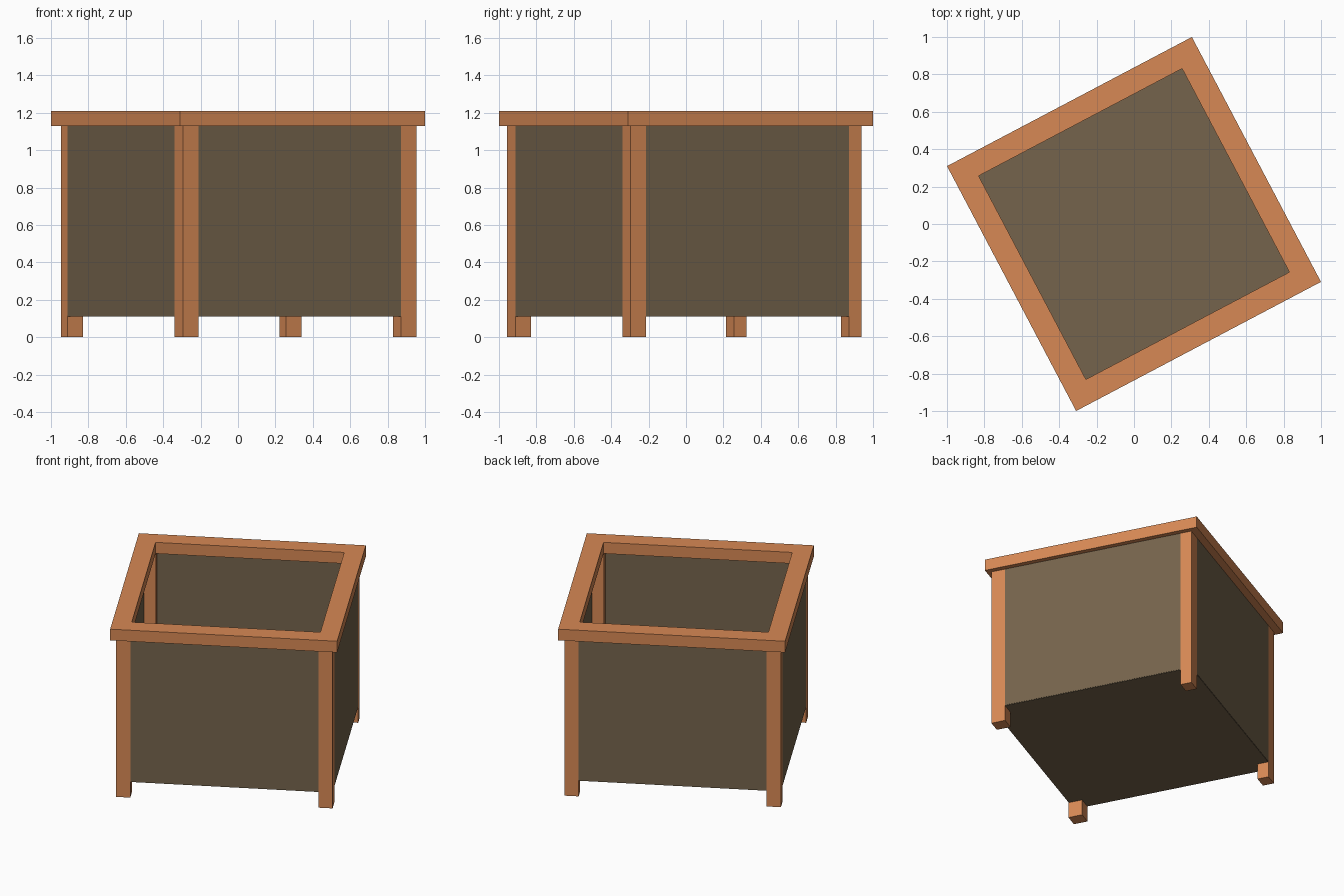
import bpy, bmesh, math
from mathutils import Matrix, Vector

if "Cube" in bpy.data.objects:
    bpy.data.objects.remove(bpy.data.objects["Cube"])

ROT = Matrix.Rotation(math.radians(27.8), 4, 'Z')


def material(name, rgb):
    m = bpy.data.materials.new(name)
    m.diffuse_color = (*rgb, 1)
    m.use_nodes = True
    m.node_tree.nodes["Principled BSDF"].inputs["Base Color"].default_value = m.diffuse_color
    return m


wood = material("orange wood", (0.68, 0.25, 0.09))
fabric = material("dark olive lining", (0.178, 0.127, 0.072))


def finish(name, bm, mat):
    bmesh.ops.recalc_face_normals(bm, faces=bm.faces)
    bm.transform(ROT)
    me = bpy.data.meshes.new(name)
    bm.to_mesh(me)
    bm.free()
    me.materials.append(mat)
    ob = bpy.data.objects.new(name, me)
    bpy.context.collection.objects.link(ob)


def box(name, x0, x1, y0, y1, z0, z1, mat):
    bm = bmesh.new()
    bmesh.ops.create_cube(bm, size=1)
    lo, hi = Vector((x0, y0, z0)), Vector((x1, y1, z1))
    for v in bm.verts:
        v.co = Vector([(lo[i] + hi[i]) / 2 + v.co[i] * (hi[i] - lo[i]) for i in range(3)])
    finish(name, bm, mat)


OUT, IN = 0.706, 0.613         # post outer and inner offsets
FRONT, BACK = -0.708, 0.689    # front and back planes
TOP, LOW, T = 1.13, 0.114, 0.015

# Corner posts
for side, sx in (("left", -1), ("right", 1)):
    xs = sorted((sx * IN, sx * OUT))
    box("front_" + side + "_post", *xs, FRONT, -IN, 0, TOP, wood)
    box("back_" + side + "_post", *xs, IN, BACK, 0, TOP, wood)
    # Side panel, flush with the post faces
    px = sorted((sx * OUT, sx * (OUT - T)))
    box(side + "_panel", *px, -IN, IN, LOW, TOP, fabric)

# Front and back panels and the floor
box("front_panel", -IN, IN, FRONT, FRONT + T, LOW, TOP, fabric)
box("back_panel", -IN, IN, BACK - T, BACK, LOW, TOP, fabric)
box("floor_panel", -OUT + 0.002, OUT - 0.002, FRONT + 0.002, BACK - 0.002, LOW - 0.003, LOW + T, fabric)

# Square top rim frame
bm = bmesh.new()
rings = []
for half, z in ((0.74, TOP), (0.74, 1.21), (0.615, 1.21), (0.615, TOP)):
    rings.append([bm.verts.new((half * x, half * y, z))
                  for x, y in ((-1, -1), (1, -1), (1, 1), (-1, 1))])
for r in range(4):
    a, b = rings[r], rings[(r + 1) % 4]
    for i in range(4):
        j = (i + 1) % 4
        bm.faces.new((a[i], a[j], b[j], b[i]))
finish("top_rim", bm, wood)
